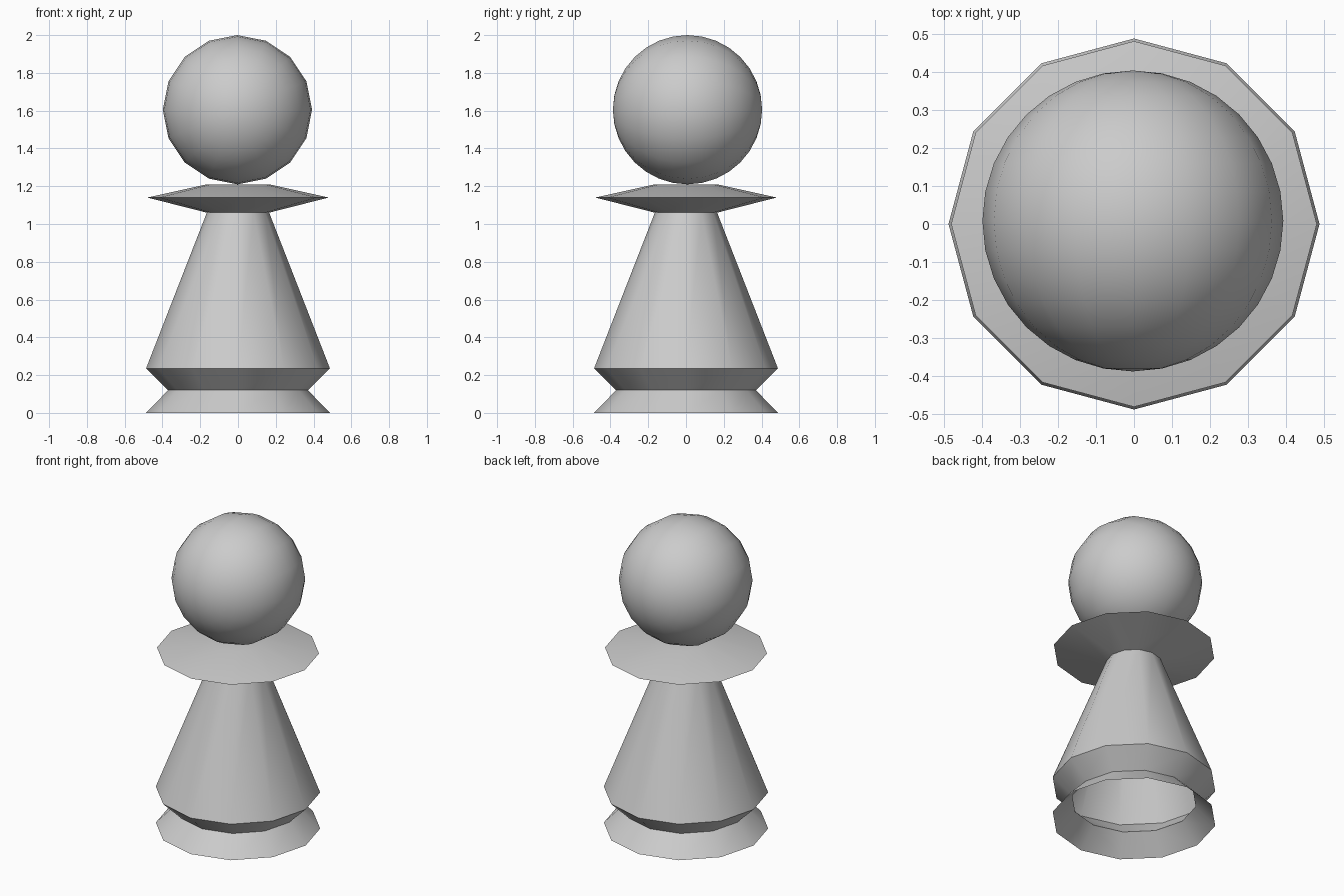
import bpy, bmesh
from math import sin, cos, tau, pi, radians

if "Cube" in bpy.data.objects:
    bpy.data.objects.remove(bpy.data.objects["Cube"])

SIDES = 12
# (radius, height) outline of the turned body, bottom to top
PROFILE = [(0.487, 0), (0.37, 0.12), (0.487, 0.235), (0.165, 1.06), (0.48, 1.14), (0.165, 1.21)]

# Turned body: hollow and open underneath, closed under the ball
bm = bmesh.new()
rings = [[bm.verts.new((r * cos(tau * i / SIDES), r * sin(tau * i / SIDES), z))
          for i in range(SIDES)] for r, z in PROFILE]
for low, high in zip(rings, rings[1:]):
    for i in range(SIDES):
        j = (i + 1) % SIDES
        bm.faces.new((low[i], low[j], high[j], high[i]))
bm.faces.new(rings[-1])
mesh = bpy.data.meshes.new("body")
bm.to_mesh(mesh)
bm.free()
body = bpy.data.objects.new("body", mesh)
bpy.context.collection.objects.link(body)

# Ball head, poles pointing front and back
bpy.ops.mesh.primitive_uv_sphere_add(segments=16, ring_count=16, radius=0.395,
                                     location=(-0.003, 0.008, 1.605),
                                     rotation=(pi / 2, 0, 0))
head = bpy.context.object
head.name = "ball_head"

# Smooth surfaces with sharp rims
for ob in (body, head):
    bpy.ops.object.select_all(action='DESELECT')
    ob.select_set(True)
    bpy.context.view_layer.objects.active = ob
    bpy.ops.object.shade_smooth_by_angle(angle=radians(32))
